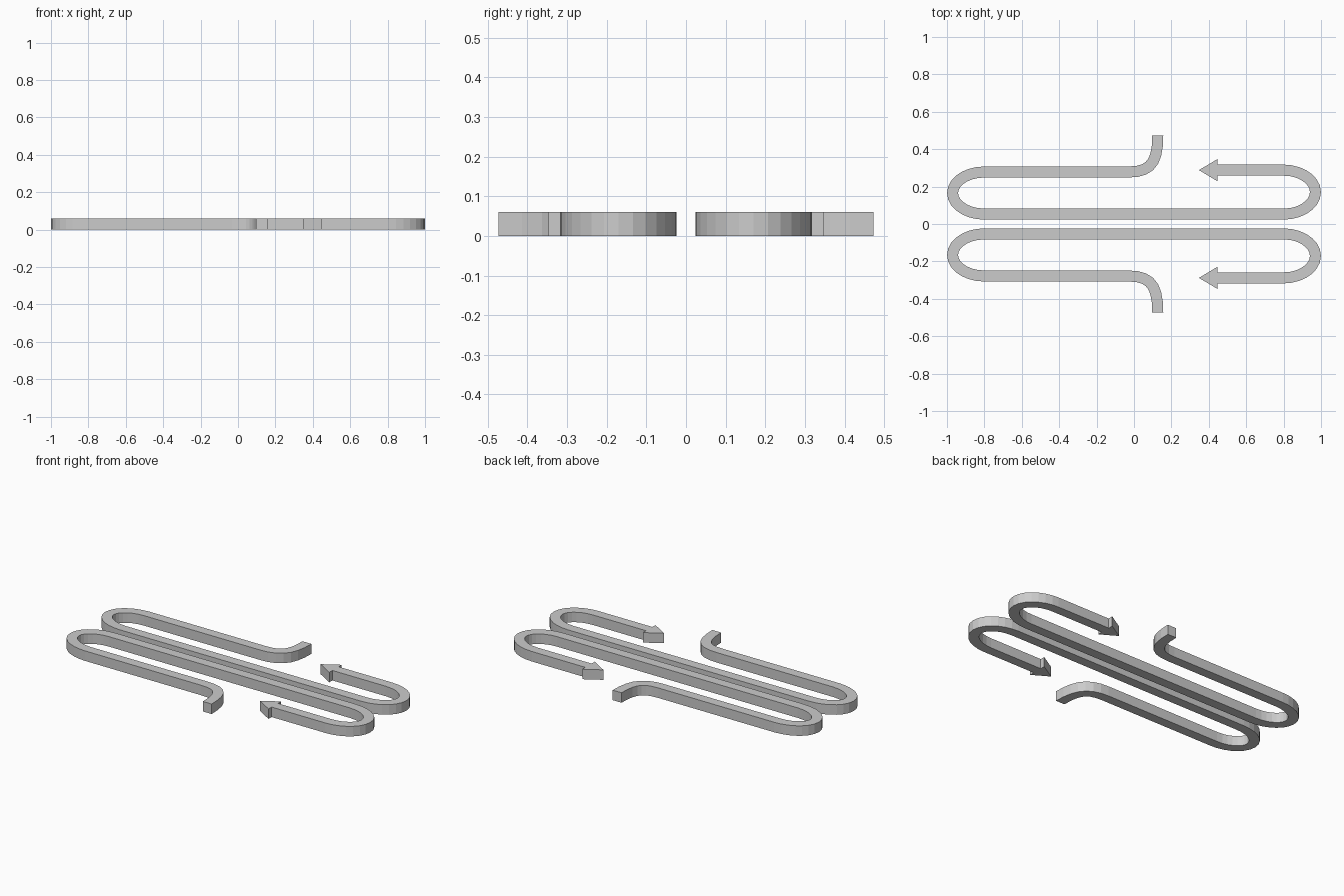
import bpy, bmesh
from mathutils import Vector
from mathutils.geometry import interpolate_bezier

if "Cube" in bpy.data.objects:
    bpy.data.objects.remove(bpy.data.objects["Cube"])

HEIGHT = 0.06
HALF = 0.0295          # half width of the band
K = 0.55               # handle length for rounded quarters


def curve(a, ha, hb, b, n=8):
    return interpolate_bezier(Vector(a), Vector(ha), Vector(hb), Vector(b), n)


def u_bend(x0, x1, y0, y1):
    """Half-ellipse turn leaving x0,y0, peaking at x1 and returning at x0,y1."""
    ym, dx = (y0 + y1) / 2, (x1 - x0) * K
    k = (ym - y0) * K
    first = curve((x0, y0, 0), (x0 + dx, y0, 0), (x1, ym - k, 0), (x1, ym, 0))
    second = curve((x1, ym, 0), (x1, ym + k, 0), (x0 + dx, y1, 0), (x0, y1, 0))
    return first + second[1:]


# Centre line: flared tail, left bend, long run, right bend, arrow shaft
path = curve((0.127, 0.473, 0), (0.127, 0.33, 0), (0.09, 0.278, 0), (-0.03, 0.278, 0))
path += u_bend(-0.80, -0.97, 0.278, 0.053)
path += u_bend(0.80, 0.97, 0.053, 0.288)
path.append(Vector((0.446, 0.288, 0)))

# Flat band following the centre line
bm = bmesh.new()
pairs = []
for i, p in enumerate(path):
    before = (p - path[i - 1]).normalized() if i else None
    after = (path[i + 1] - p).normalized() if i < len(path) - 1 else None
    t = ((before or after) + (after or before)).normalized()
    if i == 0:
        t = Vector((0, -1, 0))
    side = Vector((-t.y, t.x, 0)) * HALF
    pairs.append((bm.verts.new(p + side), bm.verts.new(p - side)))
for (l0, r0), (l1, r1) in zip(pairs, pairs[1:]):
    bm.faces.new((r0, r1, l1, l0))

# Arrowhead joined to the end of the shaft
left, right = pairs[-1]
wing_r = bm.verts.new((0.446, 0.288 + 0.059, 0))
tip = bm.verts.new((0.347, 0.288, 0))
wing_l = bm.verts.new((0.446, 0.288 - 0.059, 0))
bm.faces.new((right, wing_r, tip, wing_l, left))

mesh = bpy.data.meshes.new("winding_arrows")
bm.to_mesh(mesh)
bm.free()
arrows = bpy.data.objects.new("winding_arrows", mesh)
bpy.context.collection.objects.link(arrows)

# Thickness upward from the floor, then the mirrored twin
solid = arrows.modifiers.new("thickness", 'SOLIDIFY')
solid.thickness = HEIGHT
solid.offset = 1
mirror = arrows.modifiers.new("mirror", 'MIRROR')
mirror.use_axis = (False, True, False)
mirror.use_mirror_merge = False
